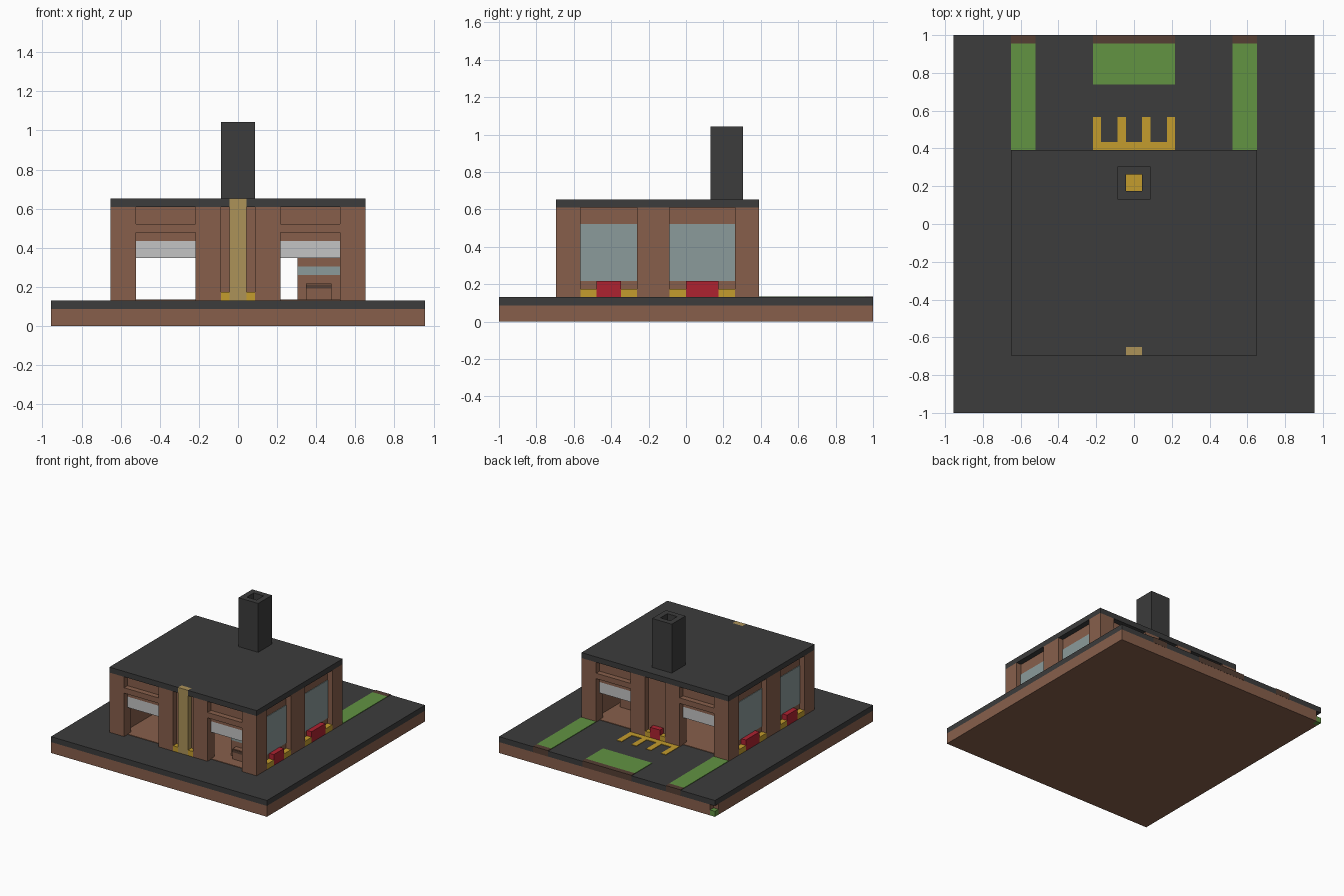
import bpy
import bmesh

if "Cube" in bpy.data.objects:
    bpy.data.objects.remove(bpy.data.objects["Cube"])

U = 1 / 23      # one block
T = 0.1         # thickness of painted plates, in blocks


def material(name, code):
    rgb = [int(code[i:i + 2], 16) / 255 for i in (0, 2, 4)]
    lin = [((c + 0.055) / 1.055) ** 2.4 if c > 0.04 else c / 12.92 for c in rgb]
    m = bpy.data.materials.new(name)
    m.use_nodes = True
    m.diffuse_color = (*lin, 1)
    m.node_tree.nodes["Principled BSDF"].inputs["Base Color"].default_value = (*lin, 1)
    return m


brick = material("brick brown", "875F4B")
dark = material("asphalt grey", "3C3C3C")
grass = material("grass green", "629342")
yellow = material("paint yellow", "C49C2D")
tan = material("brass tan", "AC9258")
glass = material("window grey blue", "8B9B9B")
white = material("shutter white", "C3C3C3")
red = material("hydrant red", "AE2230")
soil = material("dark brown", "553F33")


def blocks(name, mat, *boxes):
    """One object made of boxes given as (x0, x1, y0, y1, z0, z1) in blocks."""
    bm = bmesh.new()
    for x0, x1, y0, y1, z0, z1 in boxes:
        for v in bmesh.ops.create_cube(bm, size=1)["verts"]:
            v.co = ((x0 if v.co.x < 0 else x1) * U,
                    (y0 if v.co.y < 0 else y1) * U,
                    (z0 if v.co.z < 0 else z1) * U)
    me = bpy.data.meshes.new(name)
    bm.to_mesh(me)
    bm.free()
    me.materials.append(mat)
    ob = bpy.data.objects.new(name, me)
    bpy.context.collection.objects.link(ob)
    return ob


def flip(b):
    """Mirror a box across x = 0."""
    return (-b[1], -b[0], *b[2:])


def pair(*boxes):
    return [m for b in boxes for m in (b, flip(b))]


# Ground: brick plinth with one corner block open, and asphalt on top
blocks("plinth", brick, (-22, 22, -23, 22, 0, 2), (-21, 22, 22, 23, 0, 2))
blocks("plinth_corner", grass, (-22, -21, 22, 23, 0, 1))
blocks("asphalt", dark, (-22, 22, -23, 23, 2, 3))
blocks("lawn", grass, (-5, 5, 17, 22, 3, 3 + T), *pair((12, 15, 9, 22, 3, 3 + T)))
blocks("lawn_edge", soil, (-5, 5, 22, 23 + T / 4, 2, 3 + T),
       *pair((12, 15, 22, 23 + T / 4, 2, 3 + T)))
blocks("parking_lines", yellow, (-5, 5, 9, 10, 3, 3 + T),
       *pair((1, 2, 10, 13, 3, 3 + T), (4, 5, 10, 13, 3, 3 + T)))
blocks("floor", brick, (-14, 14, -15, 8, 3, 3 + T))

# Front and back walls: inner layer with door openings, outer piers and ledges
for side, inner, outer in (("front", (-15, -14), (-16, -15)), ("back", (7, 8), (8, 9))):
    blocks(side + "_wall", brick, (-5, 5, *inner, 3, 14),
           *pair((12, 14, *inner, 3, 14), (5, 12, *inner, 10, 14)))
    blocks(side + "_piers", brick,
           *pair((12, 15, *outer, 3, 14), (2, 5, *outer, 3, 14), (5, 12, *outer, 11, 12)))
    blocks(side + "_shutters", white, *pair((5, 12, *inner, 8, 10)))
    blocks(side + "_niche_curb", yellow, *pair((1, 2, *outer, 3, 4)))

blocks("front_pole", tan, (-1, 1, -16, -15, 3, 15))
blocks("back_hydrant", red, (-1, 1, 8, 9, 3, 5))

# Side walls: recessed bays with windows, curbs and hydrants
blocks("side_walls", brick, *pair((13, 14, -14, 7, 3, 14)))
blocks("side_piers", brick, *pair((14, 15, -15, -13, 3, 14),
                                  (14, 15, -6, -2, 3, 14), (14, 15, 6, 8, 3, 14)))
for bay, y0, y1, h0, h1 in (("front", -13, -6, -11, -8), ("back", -2, 6, 0, 4)):
    blocks(bay + "_bay_windows", glass, *pair((14, 14 + T, y0, y1, 5, 12)))
    blocks(bay + "_bay_curbs", yellow,
           *pair((14, 15, y0, h0, 3, 4), (14, 15, h1, y1, 3, 4)))
    blocks(bay + "_bay_hydrants", red, *pair((14, 15, h0, h1, 3, 5)))

# Roof, notched around the pole, and hollow chimney
blocks("roof", dark, (-15, 15, -15, 9, 14, 15), *pair((1, 15, -16, -15, 14, 15)))
blocks("chimney", dark, (-2, 2, 3, 4, 15, 24), (-2, 2, 6, 7, 15, 24),
       *pair((1, 2, 4, 6, 15, 24)))
blocks("chimney_bottom", yellow, (-1, 1, 4, 6, 15, 15 + T))

# Parked vehicle in one bay
blocks("vehicle_body", brick, (7, 12, -12, 2, 3, 8), (8, 11, -13, -12, 3, 5))
blocks("vehicle_windscreen", glass, (7, 12, -12 - T, -12, 6, 7))
blocks("vehicle_grille", soil, (8, 11, -13 - T, -13, 4.4, 4.9))
